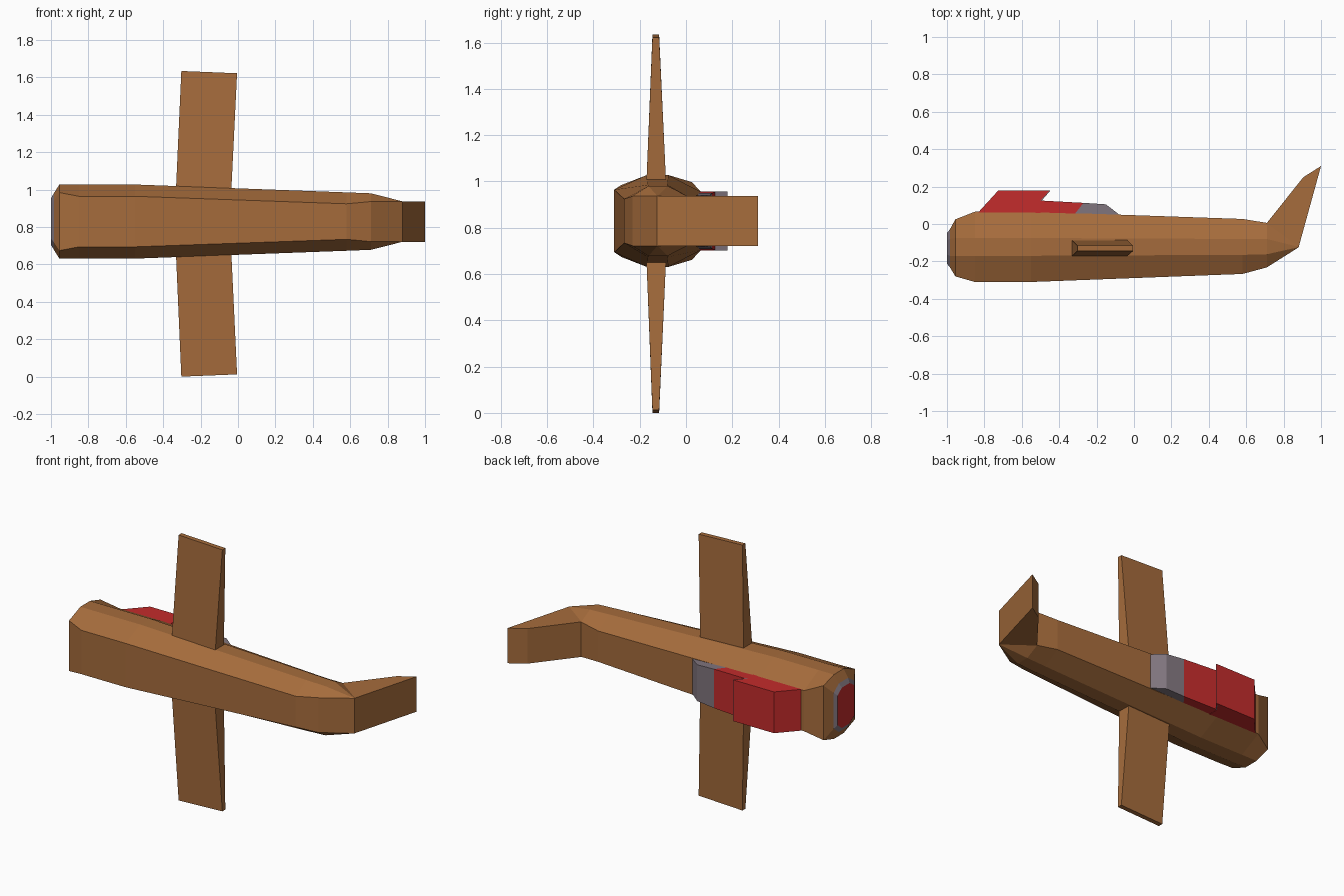
import bpy, bmesh

if "Cube" in bpy.data.objects:
    bpy.data.objects.remove(bpy.data.objects["Cube"])

CZ = 0.829  # height of the fuselage axis


def material(name, rgb):
    m = bpy.data.materials.new(name)
    m.diffuse_color = (*rgb, 1)
    m.use_nodes = True
    m.node_tree.nodes["Principled BSDF"].inputs["Base Color"].default_value = m.diffuse_color
    return m


BROWN = material("brown", (0.38, 0.15, 0.045))
RED = material("red", (0.55, 0.025, 0.025))
GREY = material("grey", (0.22, 0.18, 0.21))


def loft(name, rings, mat, cap_start=True, cap_end=True):
    """Skin a list of equal-length point rings."""
    bm = bmesh.new()
    vs = [[bm.verts.new(p) for p in r] for r in rings]
    n = len(rings[0])
    for a, b in zip(vs, vs[1:]):
        for i in range(n):
            j = (i + 1) % n
            bm.faces.new((a[i], a[j], b[j], b[i]))
    if cap_start:
        bm.faces.new(vs[0])
    if cap_end:
        bm.faces.new(vs[-1])
    bmesh.ops.recalc_face_normals(bm, faces=bm.faces)
    me = bpy.data.meshes.new(name)
    bm.to_mesh(me)
    bm.free()
    me.materials.append(mat)
    ob = bpy.data.objects.new(name, me)
    bpy.context.collection.objects.link(ob)
    return ob


def section(x, half):
    """Octagonal section mirrored about the axis from (y, half width) points."""
    return ([(x, y, CZ + h) for y, h in half]
            + [(x, y, CZ - h) for y, h in reversed(half)])


def slab(name, profile, mat):
    """Side profile of (x, y, half width) points extruded both ways."""
    return loft(name, [[(x, y, CZ + s * h) for x, y, h in profile]
                       for s in (-1, 1)], mat)


# fuselage
nose = [(-.23, .11), (-.17, .15), (-.08, .15), (-.03, .11)]
full = [(-.31, .135), (-.17, .198), (-.075, .198), (.066, .125)]
loft("fuselage", [
    section(-.985, nose),
    section(-.955, [(-.28, .155), (-.17, .198), (-.075, .198), (.025, .168)]),
    section(-.85, full),
    section(-.55, full),
    section(.58, [(-.267, .095), (-.165, .156), (-.08, .156), (.027, .095)]),
    section(.71, [(-.232, .107), (-.162, .151), (-.08, .151), (.006, .107)]),
    section(.88, [(-.125, .108), (-.124, .108), (-.122, .108), (-.12, .108)]),
], BROWN, cap_start=False)

# nose rim and panel
inner = [(-.13 + (y + .13) * .83, h * .83) for y, h in nose]
loft("nose_rim", [section(-.985, nose), section(-1, inner)], GREY, False, False)
loft("nose_panel", [section(-.97, inner), section(-1, inner)], RED)

# upturned tail
slab("tail", [(x, y, .108) for x, y in
              [(.71, .005), (.905, .25), (1, .31), (.88, -.125), (.72, -.1)]], BROWN)

# wings, one each side
for side, tip_a, tip_b in (("upper", 1.634, 1.622), ("lower", 0, .012)):
    root = .97 if side == "upper" else .69
    loft(side + "_wing", [
        [(-.333, -.172, root), (-.037, -.172, root),
         (-.037, -.085, root), (-.333, -.085, root)],
        [(-.303, -.145, tip_a), (-.005, -.145, tip_b),
         (-.005, -.116, tip_b), (-.303, -.116, tip_a)]], BROWN)

# raised hood, glazed at its overhanging end
slab("hood", [(x, y, .127) for x, y in
              [(-.89, 0), (-.83, .065), (-.725, .18), (-.45, .18),
               (-.5, .125), (-.5, 0)]], RED)
slab("hood_glass", [(x, y, .127) for x, y in
                    [(-.505, .122), (-.456, .179), (-.447, .179), (-.496, .122)]], GREY)

# low deck and sloping windscreen
slab("deck", [(-.51, 0, .126), (-.51, .126, .126), (-.27, .113, .12),
              (-.31, .062, .12), (-.36, 0, .12)], RED)
slab("windscreen", [(-.36, 0, .12), (-.31, .062, .12), (-.27, .113, .12),
                    (-.15, .105, .112), (-.075, .047, .108), (-.03, 0, .108)], GREY)
